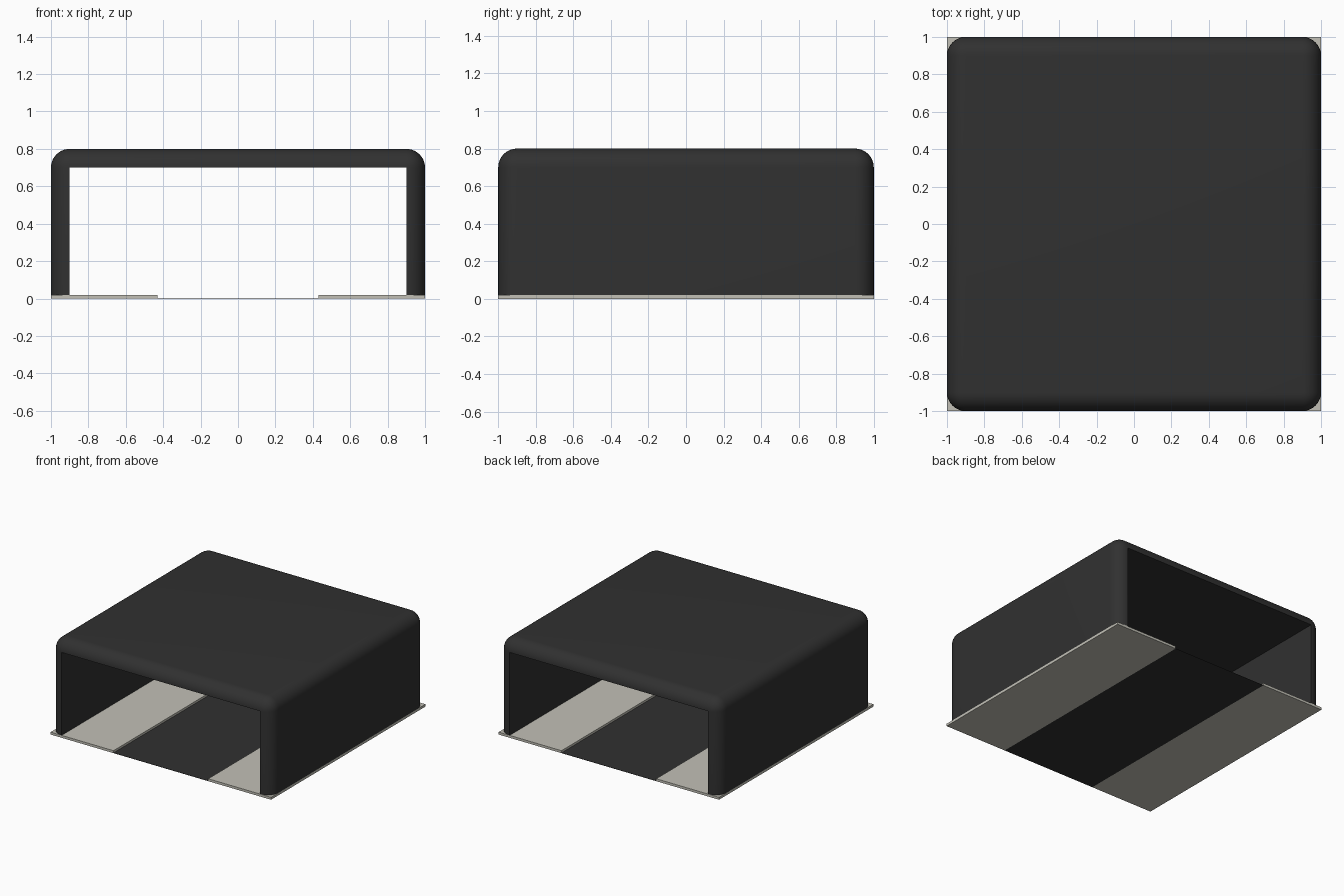
import bpy
import bmesh

cube = bpy.data.objects.get("Cube")
if cube:
    bpy.data.objects.remove(cube, do_unlink=True)

BASE = 0.02     # plate thickness, where the shell begins
TOP = 0.8
WALL = 0.1      # wall thickness and outer rounding radius
GAP = 0.43      # half width of the middle floor strip


def material(name, rgb):
    mat = bpy.data.materials.new(name)
    mat.use_nodes = True
    color = (*rgb, 1)
    mat.diffuse_color = color
    mat.node_tree.nodes["Principled BSDF"].inputs["Base Color"].default_value = color
    return mat


def add_object(name, bm, mat):
    bmesh.ops.recalc_face_normals(bm, faces=bm.faces)
    mesh = bpy.data.meshes.new(name)
    bm.to_mesh(mesh)
    bm.free()
    mesh.materials.append(mat)
    obj = bpy.data.objects.new(name, mesh)
    bpy.context.collection.objects.link(obj)
    return obj


def box(x0, x1, z0, z1):
    bm = bmesh.new()
    bmesh.ops.create_cube(bm, size=2)
    for v in bm.verts:
        v.co.x = x1 if v.co.x > 0 else x0
        v.co.z = z1 if v.co.z > 0 else z0
    return bm


charcoal = material("charcoal", (0.03, 0.03, 0.03))
stone = material("stone grey", (0.54, 0.53, 0.47))

# Rounded shell: every edge except the bottom ones is rounded
bm = box(-1, 1, BASE, TOP)
edges = [e for e in bm.edges if max(v.co.z for v in e.verts) > BASE + 0.01]
bmesh.ops.bevel(bm, geom=edges, offset=WALL, segments=10, profile=0.5,
                affect='EDGES', clamp_overlap=False)

# Open the front, back and bottom
bm.normal_update()
flat = [f for f in bm.faces if f.normal.z < -0.99 or abs(f.normal.y) > 0.9999]
bmesh.ops.delete(bm, geom=flat, context='FACES')


def corner(x, y, z):
    return min(bm.verts, key=lambda v: (v.co.x - x) ** 2 + (v.co.y - y) ** 2 + (v.co.z - z) ** 2)


# Inner walls and ceiling join the two openings
inner = 1 - WALL
path = [(-inner, BASE), (-inner, TOP - WALL), (inner, TOP - WALL), (inner, BASE)]
for (xa, za), (xb, zb) in zip(path, path[1:]):
    bm.faces.new([corner(xa, -1, za), corner(xb, -1, zb),
                  corner(xb, 1, zb), corner(xa, 1, za)])
bmesh.ops.holes_fill(bm, edges=[e for e in bm.edges if e.is_boundary], sides=0)
shell = add_object("shell", bm, charcoal)
bpy.context.view_layer.objects.active = shell
shell.select_set(True)
bpy.ops.object.shade_smooth_by_angle(angle=0.6)

# Base plates under the two walls
add_object("left_base_plate", box(GAP, 1, 0, BASE), stone)
add_object("right_base_plate", box(-1, -GAP, 0, BASE), stone)

# Thin dark floor between the plates
add_object("middle_floor", box(-GAP, GAP, 0, 0.002), charcoal)
